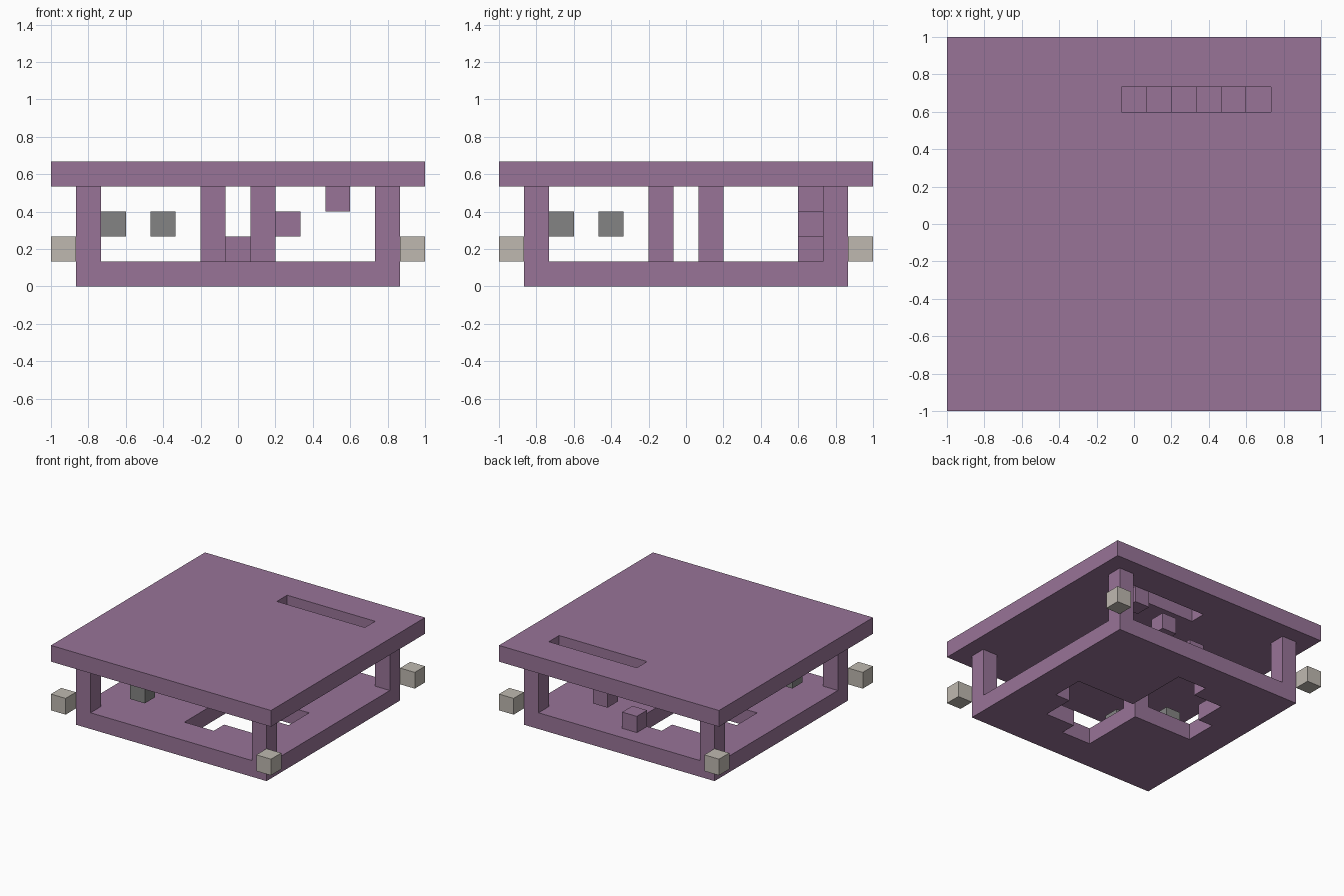
import bpy
import bmesh

if "Cube" in bpy.data.objects:
    bpy.data.objects.remove(bpy.data.objects["Cube"], do_unlink=True)

U = 2 / 15  # edge of one block; cells are counted from the centre


def material(name, rgb):
    mat = bpy.data.materials.new(name)
    mat.use_nodes = True
    color = (*rgb, 1)
    mat.diffuse_color = color
    mat.node_tree.nodes["Principled BSDF"].inputs["Base Color"].default_value = color
    return mat


purple = material("dusty purple", (0.314, 0.174, 0.311))
stone = material("pale stone", (0.52, 0.485, 0.435))
grey = material("mid grey", (0.231, 0.231, 0.228))


def finish(name, bm, mat):
    mesh = bpy.data.meshes.new(name)
    bm.to_mesh(mesh)
    bm.free()
    mesh.materials.append(mat)
    obj = bpy.data.objects.new(name, mesh)
    bpy.context.collection.objects.link(obj)
    return obj


def slab(name, reach, level, is_open, mat):
    """Square plate one block thick, with the open cells left out."""
    bm = bmesh.new()
    cells = range(-reach, reach + 1)
    for a in cells:
        for b in cells:
            if not is_open(a, b):
                corners = ((-.5, -.5), (.5, -.5), (.5, .5), (-.5, .5))
                bm.faces.new([bm.verts.new(((a + i) * U, (b + j) * U, level * U))
                              for i, j in corners])
    bmesh.ops.remove_doubles(bm, verts=bm.verts[:], dist=0.001)
    raised = bmesh.ops.extrude_face_region(bm, geom=bm.faces[:], use_keep_orig=True)
    top = [v for v in raised["geom"] if isinstance(v, bmesh.types.BMVert)]
    bmesh.ops.translate(bm, verts=top, vec=(0, 0, U))
    bmesh.ops.recalc_face_normals(bm, faces=bm.faces[:])
    bmesh.ops.dissolve_limit(bm, angle_limit=0.01, verts=bm.verts[:], edges=bm.edges[:])
    return finish(name, bm, mat)


def block(name, a, b, level, mat, height=1):
    bm = bmesh.new()
    bmesh.ops.create_cube(bm, size=U)
    for v in bm.verts:
        v.co.z *= height
        v.co.x += a * U
        v.co.y += b * U
        v.co.z += (level + height / 2) * U
    return finish(name, bm, mat)


# Floor with two opposite quarters of a stepped disc cut out
slab("floor", 6, 0, lambda a, b: a * b <= 0 and a * a + b * b <= 18, purple)

# Roof with the stair slot
slab("roof", 7, 4, lambda a, b: b == 5 and 0 <= a <= 5, purple)

# Corner posts and the small blocks outside them
for a, side in ((-1, "right"), (1, "left")):
    for b, end in ((-1, "front"), (1, "back")):
        block(f"{end}_{side}_post", 6 * a, 6 * b, 1, purple, 3)
        block(f"{end}_{side}_corner_block", 7 * a, 7 * b, 1, stone)

# Central columns on the solid quarters
for s in (-1, 1):
    block("central_column", s, s, 1, purple, 3)

# Stepping blocks rising towards the slot
for i in range(3):
    block("stair_step", 2 * i, 5, 1 + i, purple)

# Pair of floating grey blocks
block("floating_block", -5, -3, 2, grey)
block("floating_block", -3, -5, 2, grey)
